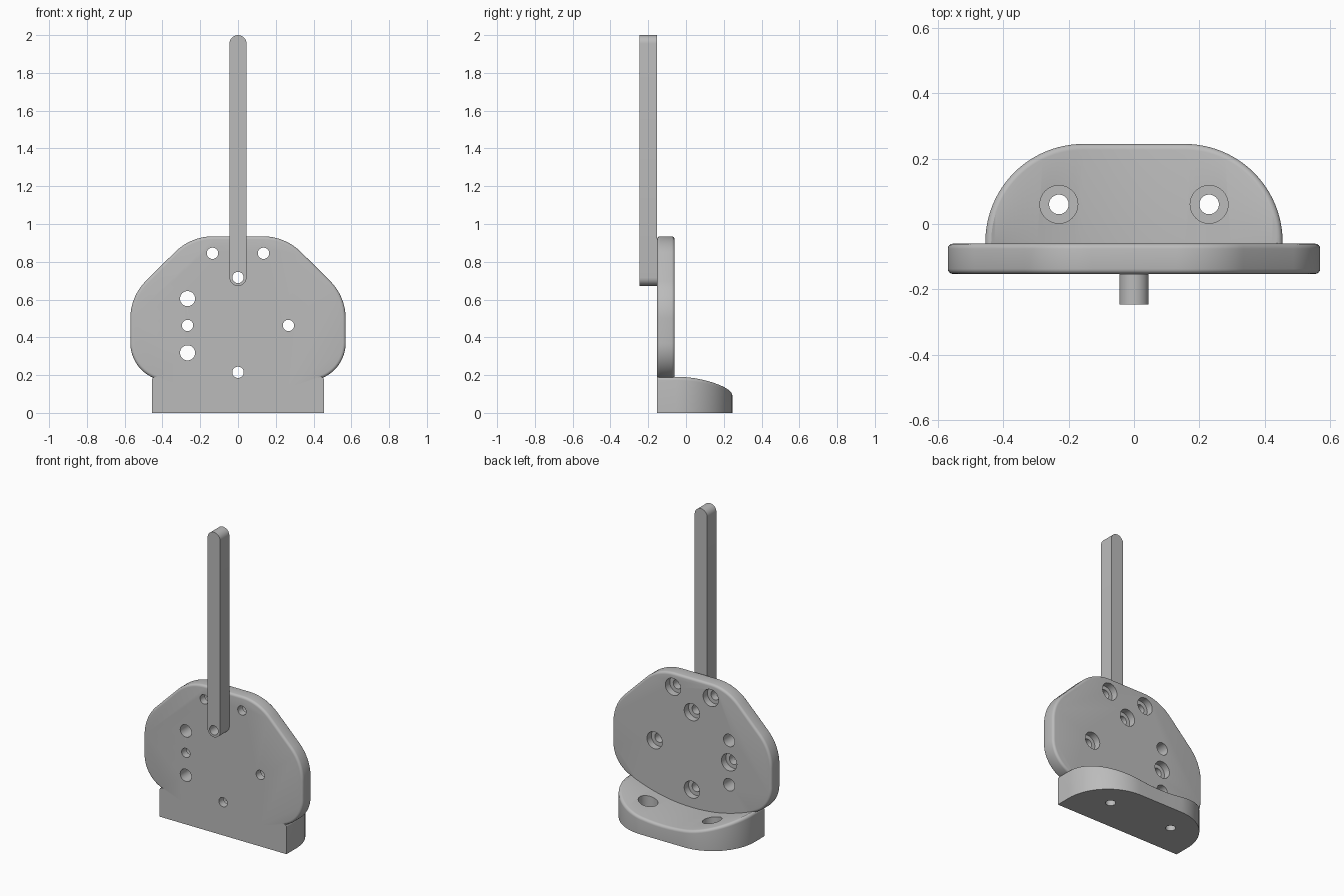
import bpy, bmesh
from math import sin, cos, pi, radians
from mathutils import Matrix, Vector

if "Cube" in bpy.data.objects:
    bpy.data.objects.remove(bpy.data.objects["Cube"])

grey = bpy.data.materials.new("plain grey")
grey.use_nodes = True
colour = (0.5, 0.5, 0.5, 1)
grey.diffuse_color = colour
grey.node_tree.nodes["Principled BSDF"].inputs["Base Color"].default_value = colour

FRONT, PLATE_BACK, POLE_FRONT = -0.153, -0.06, -0.247


def make(name, bm):
    bmesh.ops.recalc_face_normals(bm, faces=bm.faces)
    mesh = bpy.data.meshes.new(name)
    bm.to_mesh(mesh)
    bm.free()
    mesh.materials.append(grey)
    obj = bpy.data.objects.new(name, mesh)
    bpy.context.collection.objects.link(obj)
    return obj


def arc(cx, cy, r, a0, a1, n=16):
    angles = [radians(a0 + (a1 - a0) * i / n) for i in range(n + 1)]
    return [(cx + r * cos(a), cy + r * sin(a)) for a in angles]


def mirrored(half):
    return half + [(-x, z) for x, z in reversed(half)]


def slab(name, outline, y0, y1, bevel=0):
    """Front outline pushed back along y, with optional rounded rims."""
    bm = bmesh.new()
    face = bm.faces.new([bm.verts.new((x, y0, z)) for x, z in outline])
    ext = bmesh.ops.extrude_face_region(bm, geom=[face], use_keep_orig=True)
    verts = [g for g in ext["geom"] if isinstance(g, bmesh.types.BMVert)]
    bmesh.ops.translate(bm, verts=verts, vec=(0, y1 - y0, 0))
    bmesh.ops.recalc_face_normals(bm, faces=bm.faces)
    if bevel:
        rims = [e for e in bm.edges if abs(e.verts[0].co.y - e.verts[1].co.y) < 1e-5]
        bmesh.ops.bevel(bm, geom=rims, offset=bevel, segments=4, profile=0.5, affect="EDGES")
    return make(name, bm)


def cutter(name, holes, lo, hi, axis):
    """Disjoint cylinders (u, v, radius) running from lo to hi along y or z."""
    bm = bmesh.new()
    for u, v, r in holes:
        mid = (lo + hi) / 2
        if axis == "y":
            mat = Matrix.Translation((u, mid, v)) @ Matrix.Rotation(pi / 2, 4, "X")
        else:
            mat = Matrix.Translation((u, v, mid))
        bmesh.ops.create_cone(bm, cap_ends=True, segments=40, radius1=r, radius2=r,
                              depth=hi - lo, matrix=mat)
    obj = make(name, bm)
    obj.hide_render = True
    return obj


def combine(target, other, operation):
    mod = target.modifiers.new(operation, "BOOLEAN")
    mod.operation, mod.solver, mod.object = operation, "EXACT", other
    bpy.context.view_layer.objects.active = target
    bpy.ops.object.modifier_apply(modifier=mod.name)


# Upright plate: wide shoulders, tucked-in lower corners
half = (arc(0.13, 0.645, 0.29, 90, 45) + arc(0.29, 0.50, 0.28, 45, 0)
        + arc(0.37, 0.37, 0.20, 0, -70) + [(0.40, 0.08), (0.30, 0.05)])
plate = slab("mounting_plate", mirrored(half), FRONT, PLATE_BACK, 0.016)


# Foot: rounded back corners and a hollowed top with a soft rim
def top(x):
    return 0.10 + 0.44 * x * x


rim = 0.018
half_path = [(Vector((0.455, FRONT)), Vector((-1, 0)))]
for x, y in arc(0.155, -0.055, 0.30, 0, 90, 24):
    half_path.append((Vector((x, y)), (Vector((0.155, -0.055)) - Vector((x, y))).normalized()))
for x in (0.10, 0.05):
    half_path.append((Vector((x, 0.245)), Vector((0, -1))))
path = half_path + [(Vector((0, 0.245)), Vector((0, -1)))]
path += [(Vector((-p.x, p.y)), Vector((-n.x, n.y))) for p, n in reversed(half_path)]

bm = bmesh.new()
columns = []
for p, n in path:
    z = top(p.x)
    col = [(p.x, FRONT, 0), (p.x, p.y, 0)]
    for i in range(6):
        a = i * pi / 10
        q = p + n * rim * (1 - cos(a))
        col.append((q.x, q.y, z - rim + rim * sin(a)))
    col.append((q.x, FRONT, z))
    columns.append([bm.verts.new(c) for c in col])
for a, b in zip(columns, columns[1:]):
    for i in range(len(a) - 1):
        bm.faces.new((a[i], a[i + 1], b[i + 1], b[i]))
bmesh.ops.remove_doubles(bm, verts=bm.verts, dist=1e-5)
bmesh.ops.dissolve_degenerate(bm, edges=bm.edges, dist=1e-5)
bmesh.ops.holes_fill(bm, edges=[e for e in bm.edges if e.is_boundary], sides=0)
foot = make("foot", bm)

# Pole with rounded ends
pole_outline = arc(0, 1.955, 0.045, 0, 180) + arc(0, 0.717, 0.045, 180, 360)
pole = slab("pole", pole_outline, POLE_FRONT, FRONT)

# Screw holes: sunk from the back of the plate, plus two plain ones
sunk = [(-0.135, 0.845), (0.135, 0.845), (0, 0.717), (-0.267, 0.463), (0.267, 0.463), (0, 0.215)]
plain = [(-0.267, 0.605, 0.04), (-0.267, 0.318, 0.04)]
drill = cutter("drill", [(x, z, 0.03) for x, z in sunk] + plain, -0.3, 0, "y")
sink = cutter("sink", [(x, z, 0.055) for x, z in sunk], -0.105, 0, "y")
foot_spots = [(s * 0.23, 0.06) for s in (-1, 1)]
foot_drill = cutter("foot_drill", [(x, y, 0.03) for x, y in foot_spots], -0.1, 0.3, "z")
foot_sink = cutter("foot_sink", [(x, y, 0.058) for x, y in foot_spots], 0.055, 0.3, "z")

combine(plate, foot, "UNION")
for tool in (drill, sink, foot_drill, foot_sink):
    combine(plate, tool, "DIFFERENCE")
combine(pole, drill, "DIFFERENCE")
for tool in (foot, drill, sink, foot_drill, foot_sink):
    bpy.data.objects.remove(tool)

# Smooth curves, sharp corners
for obj in (plate, pole):
    bpy.ops.object.select_all(action="DESELECT")
    obj.select_set(True)
    bpy.context.view_layer.objects.active = obj
    bpy.ops.object.shade_smooth_by_angle(angle=radians(30))
plate.name = "plate_with_foot"
